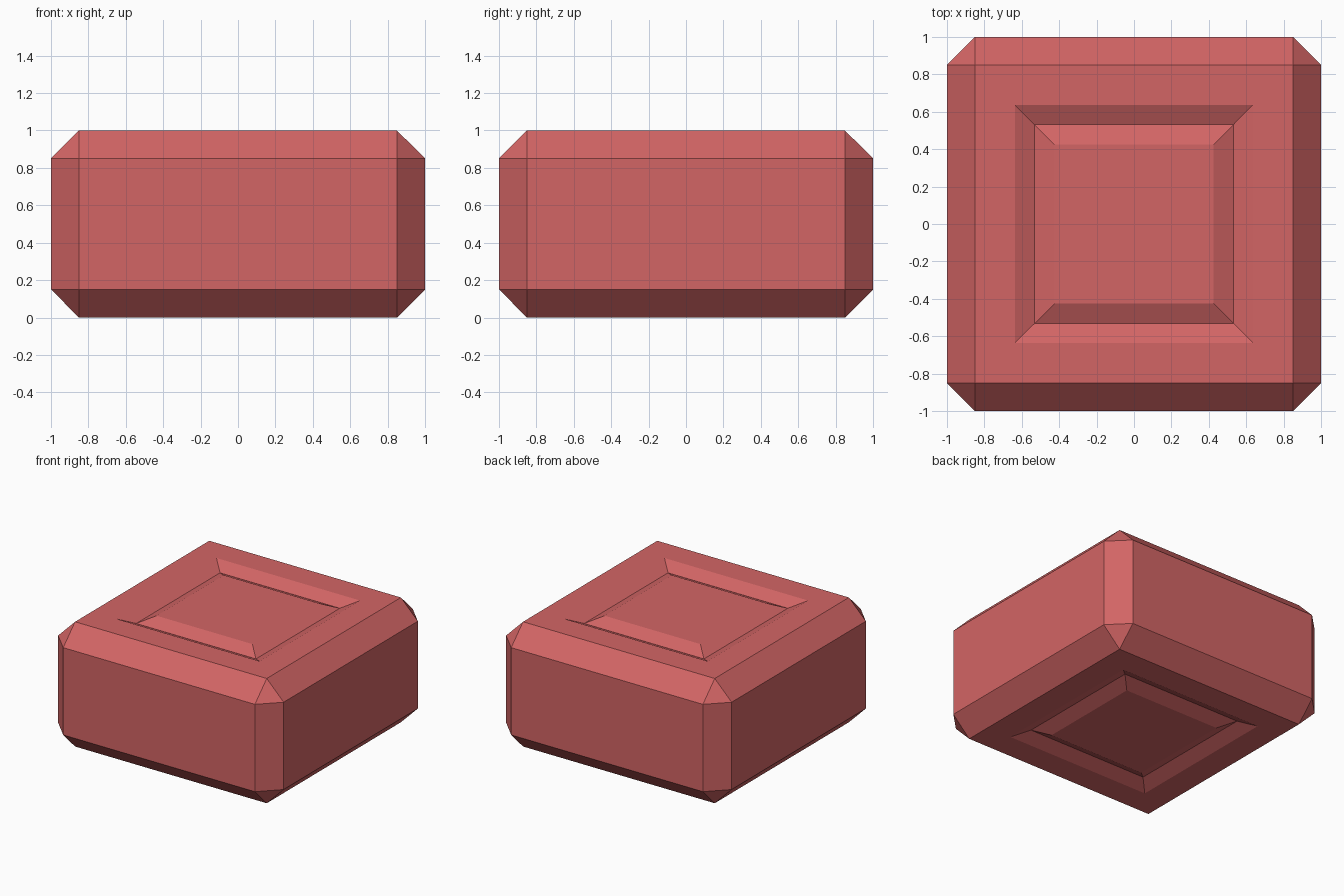
import bpy, bmesh

if "Cube" in bpy.data.objects:
    bpy.data.objects.remove(bpy.data.objects["Cube"])

CHAMFER = 0.15
FLAT = 1 - CHAMFER      # half width of the flat top and bottom
DEPTH = 0.05            # depth of the V groove

bm = bmesh.new()

# Chamfered block, 2 x 2 x 1
bmesh.ops.create_cube(bm, size=1)
for v in bm.verts:
    v.co = (v.co.x * 2, v.co.y * 2, v.co.z + 0.5)
bmesh.ops.bevel(bm, geom=bm.edges[:], offset=CHAMFER, offset_type='OFFSET',
                segments=1, profile=0.5, affect='EDGES')
bm.normal_update()

# Square V groove in the top and bottom faces
for face in [f for f in bm.faces if abs(f.normal.z) > 0.99]:
    up = 1 if face.normal.z > 0 else -1
    for inset, dz in ((FLAT * 0.25, 0), (FLAT * 0.125, -DEPTH), (FLAT * 0.125, DEPTH)):
        bmesh.ops.inset_individual(bm, faces=[face], thickness=inset, use_even_offset=True)
        for v in face.verts:
            v.co.z += dz * up
bmesh.ops.recalc_face_normals(bm, faces=bm.faces[:])

mesh = bpy.data.meshes.new("grooved_block")
bm.to_mesh(mesh)
bm.free()
block = bpy.data.objects.new("grooved_block", mesh)
bpy.context.collection.objects.link(block)

# Red finish
red = bpy.data.materials.new("red")
red.diffuse_color = (0.65, 0.13, 0.13, 1)
red.use_nodes = True
red.node_tree.nodes["Principled BSDF"].inputs["Base Color"].default_value = red.diffuse_color
mesh.materials.append(red)
